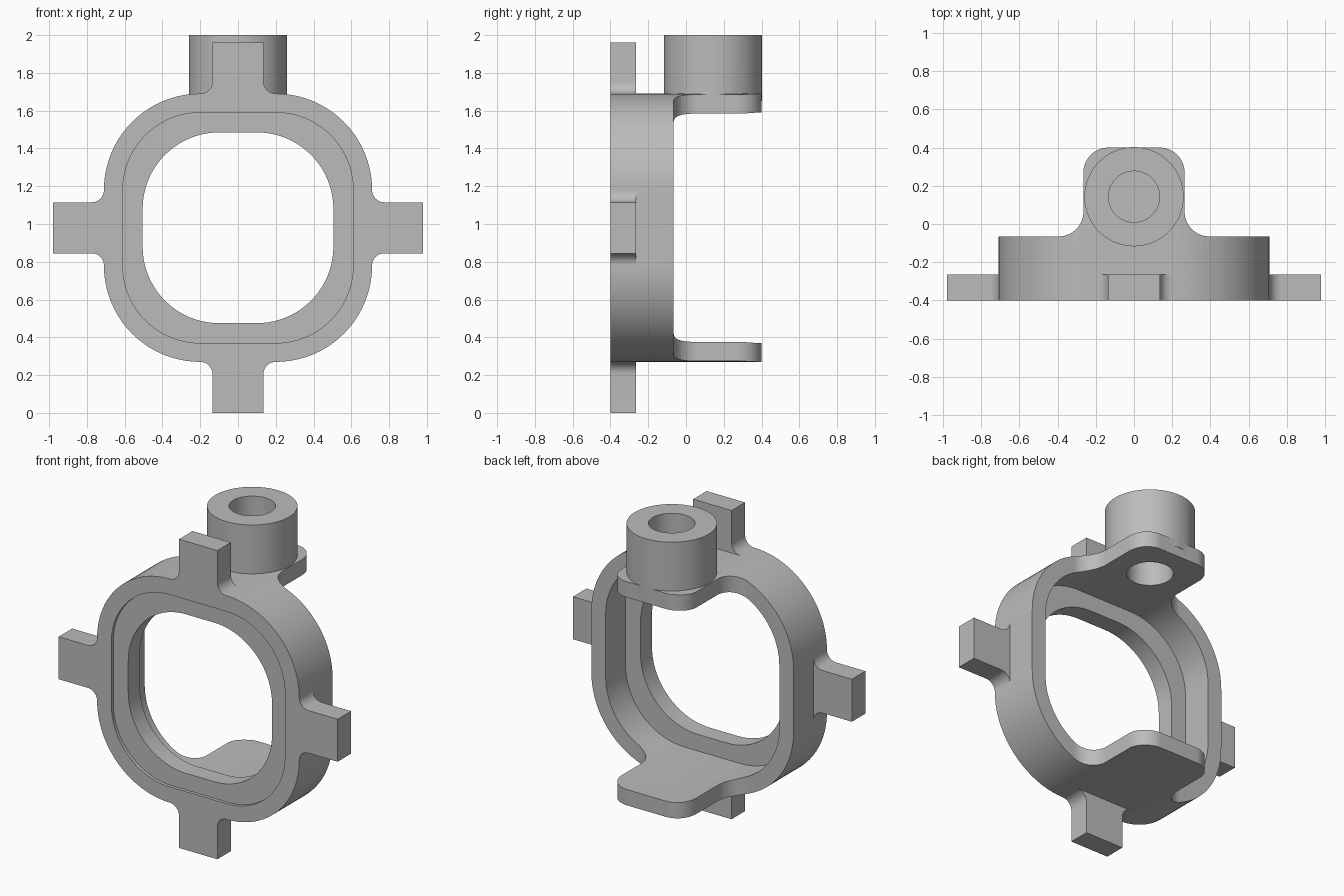
import bpy, bmesh, math
from mathutils import Vector

if "Cube" in bpy.data.objects:
    bpy.data.objects.remove(bpy.data.objects["Cube"], do_unlink=True)

MID = 0.98                     # height of the ring centre
FRONT, STEP, BACK, TIP = -0.4, -0.265, -0.065, 0.4

grey = bpy.data.materials.new("plain grey")
grey.use_nodes = True
grey.diffuse_color = (0.5, 0.5, 0.5, 1)
grey.node_tree.nodes["Principled BSDF"].inputs["Base Color"].default_value = grey.diffuse_color


def rounded(corners, seg=20):
    """Outline from square corners (a, b, radius), each rounded by its radius."""
    out = []
    for i, (a, b, r) in enumerate(corners):
        p = Vector((a, b))
        if r == 0:
            out.append(p)
            continue
        u = (Vector(corners[i - 1][:2]) - p).normalized()
        v = (Vector(corners[(i + 1) % len(corners)][:2]) - p).normalized()
        for k in range(seg + 1):
            t = math.pi / 2 * k / seg
            out.append(p + (u + v - v * math.cos(t) - u * math.sin(t)) * r)
    return out


def square(half, r):
    return rounded([(half, half, r), (-half, half, r), (-half, -half, r), (half, -half, r)])


def prism(name, outline, lo, hi, upright=False):
    """Extrude an outline along y (about the ring centre) or, if upright, along z."""
    bm = bmesh.new()

    def place(p, d):
        return (p.x, p.y, d) if upright else (p.x, d, p.y + MID)
    face = bm.faces.new([bm.verts.new(place(p, lo)) for p in outline])
    top = bmesh.ops.extrude_face_region(bm, geom=[face])["geom"]
    shift = (0, 0, hi - lo) if upright else (0, hi - lo, 0)
    bmesh.ops.translate(bm, vec=shift, verts=[g for g in top if isinstance(g, bmesh.types.BMVert)])
    bmesh.ops.recalc_face_normals(bm, faces=bm.faces)
    mesh = bpy.data.meshes.new(name)
    bm.to_mesh(mesh)
    bm.free()
    mesh.materials.append(grey)
    obj = bpy.data.objects.new(name, mesh)
    bpy.context.collection.objects.link(obj)
    return obj


def combine(target, tool, operation):
    mod = target.modifiers.new("combine", "BOOLEAN")
    mod.operation, mod.object, mod.solver = operation, tool, "EXACT"
    bpy.context.view_layer.objects.active = target
    bpy.ops.object.modifier_apply(modifier=mod.name)
    bpy.data.objects.remove(tool, do_unlink=True)


# Ring shell, full depth including the tabs
frame = prism("ring_bracket", square(0.71, 0.51), FRONT, TIP)
cavity = square(0.61, 0.41)
combine(frame, prism("rear_cavity", cavity, STEP, 0.6), "DIFFERENCE")
combine(frame, prism("front_recess", cavity, -0.6, FRONT + 0.02), "DIFFERENCE")
combine(frame, prism("opening", square(0.505, 0.405), -0.7, 0.7), "DIFFERENCE")

# Plan outline that leaves the ring and its two rear tabs
plan = rounded([(0.9, -0.6, 0), (0.9, BACK, 0), (0.265, BACK, 0.13), (0.265, TIP, 0.13),
                (-0.265, TIP, 0.13), (-0.265, BACK, 0.13), (-0.9, BACK, 0), (-0.9, -0.6, 0)])
combine(frame, prism("plan_cutter", plan, -0.2, 2.2, True), "INTERSECT")

# Four filleted arms around the ring
arm = rounded([(0.2, 0.66, 0), (0.2, 0.71, 0), (0.135, 0.71, 0.064), (0.135, 0.98, 0),
               (-0.135, 0.98, 0), (-0.135, 0.71, 0.064), (-0.2, 0.71, 0), (-0.2, 0.66, 0)], 10)
for side in range(4):
    for p in arm:
        p.xy = (-p.y, p.x)
    combine(frame, prism("arm", arm, FRONT, STEP), "UNION")


# Boss on the upper tab with a bore through it
def circle(r, n=72):
    return [Vector((r * math.cos(math.tau * k / n), 0.143 + r * math.sin(math.tau * k / n)))
            for k in range(n)]


combine(frame, prism("boss", circle(0.26), 1.65, 2.0, True), "UNION")
combine(frame, prism("bore", circle(0.134), 1.4, 2.2, True), "DIFFERENCE")

bpy.ops.object.select_all(action="DESELECT")
frame.select_set(True)
bpy.context.view_layer.objects.active = frame
bpy.ops.object.shade_smooth_by_angle(angle=math.radians(30))
